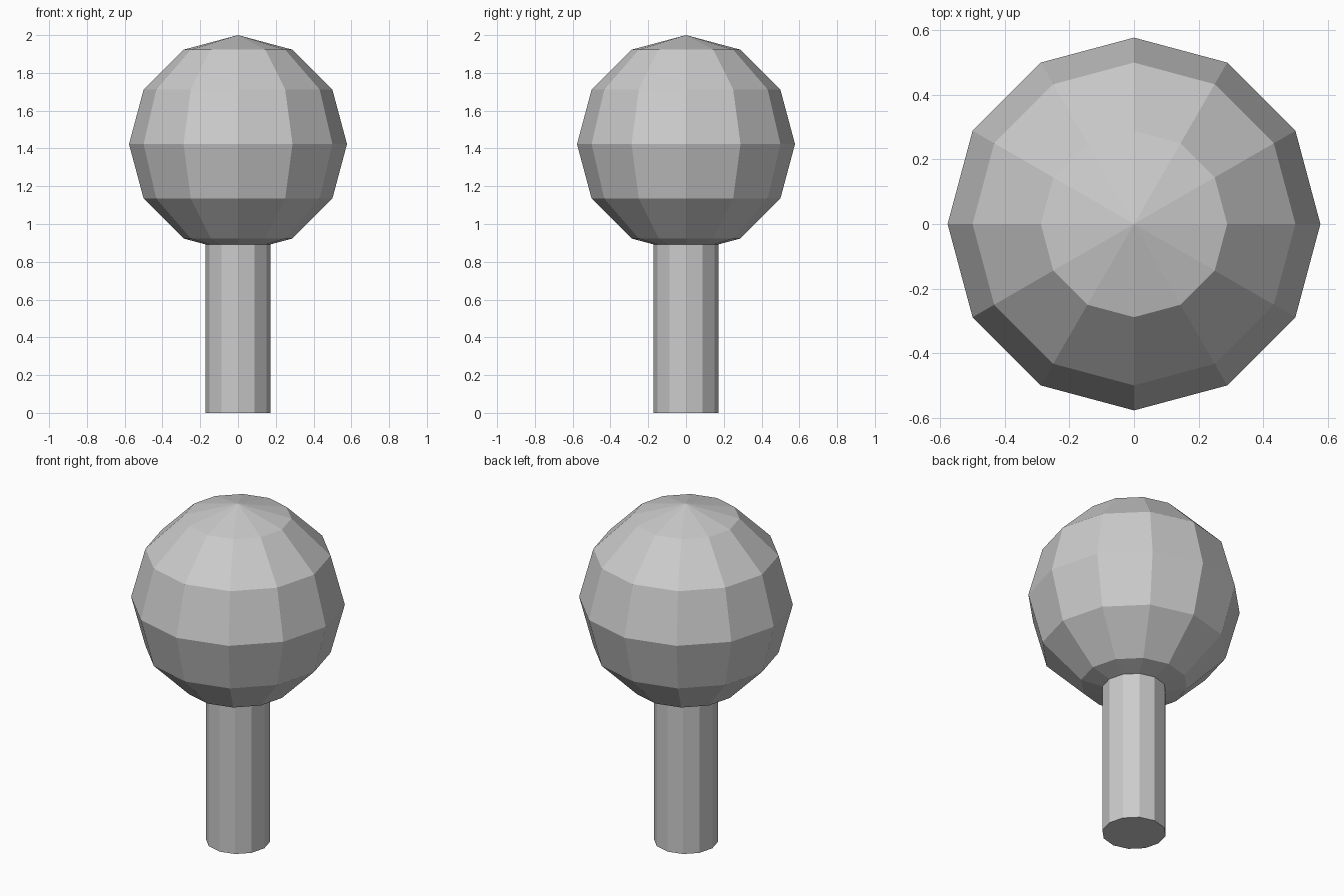
import bpy

if "Cube" in bpy.data.objects:
    bpy.data.objects.remove(bpy.data.objects["Cube"])

SIDES = 12
HEAD_R = 0.577
POST_R = 0.173
POST_TOP = 0.95  # slightly inside the ball

# Faceted ball head, its top pole at z = 2
bpy.ops.mesh.primitive_uv_sphere_add(segments=SIDES, ring_count=6, radius=HEAD_R,
                                     location=(0, 0, 2 - HEAD_R))
bpy.context.object.name = "ball_head"

# Straight post standing on the ground
bpy.ops.mesh.primitive_cylinder_add(vertices=SIDES, radius=POST_R, depth=POST_TOP,
                                    location=(0, 0, POST_TOP / 2))
bpy.context.object.name = "post"
